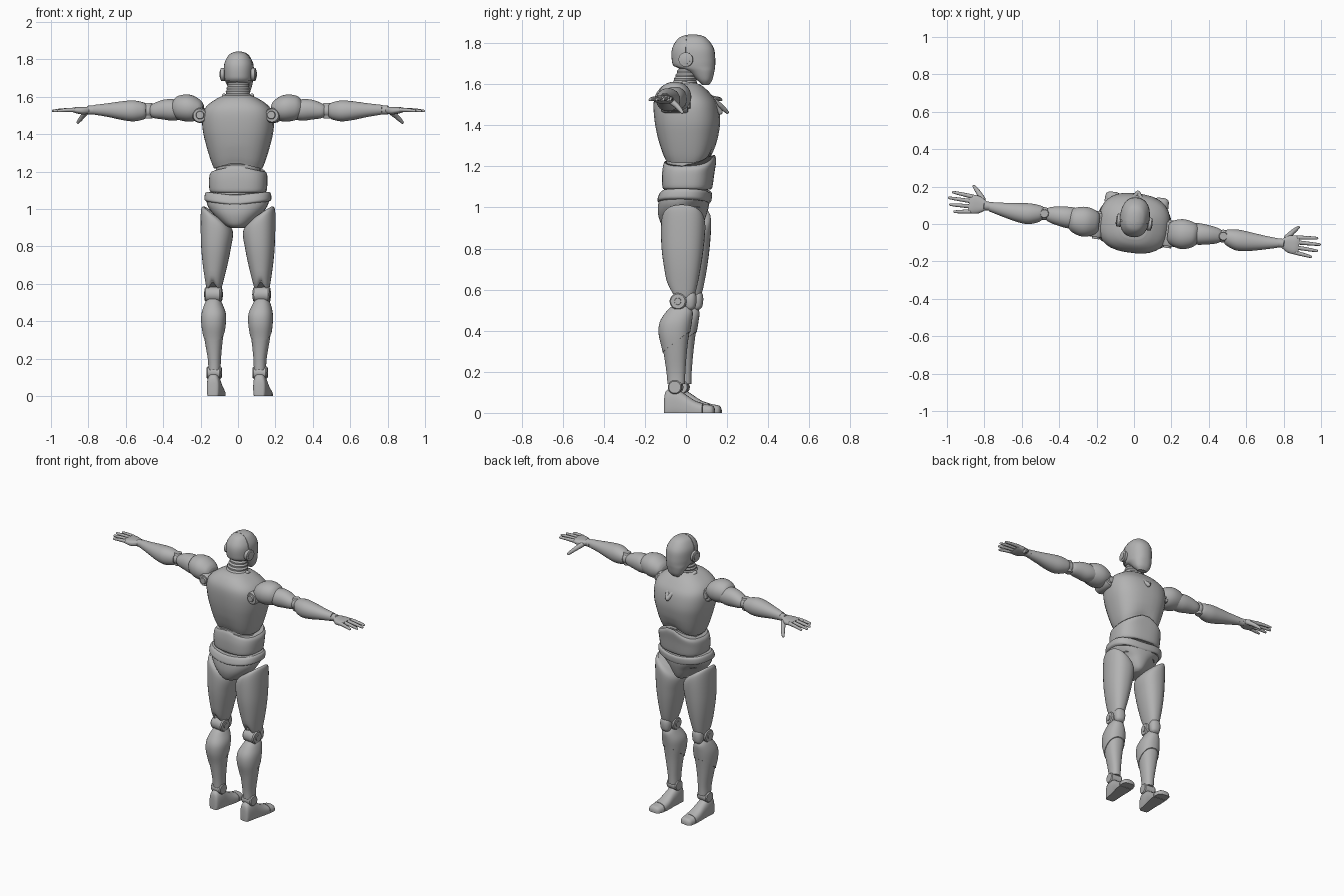
import bpy, bmesh, math
from mathutils import Vector

if "Cube" in bpy.data.objects:
    bpy.data.objects.remove(bpy.data.objects["Cube"], do_unlink=True)

grey = bpy.data.materials.new("plain grey")
grey.use_nodes = True
tone = (0.45, 0.45, 0.45, 1)
grey.diffuse_color = tone
grey.node_tree.nodes["Principled BSDF"].inputs["Base Color"].default_value = tone
TURN = math.radians(-7.2)          # whole figure is turned about z
parts = []


def finish(name, bm, side=1):
    """Mirror if needed, fix normals and store the part."""
    for v in bm.verts:
        v.co.x *= side
    bmesh.ops.recalc_face_normals(bm, faces=bm.faces)
    me = bpy.data.meshes.new(name)
    bm.to_mesh(me)
    bm.free()
    me.materials.append(grey)
    ob = bpy.data.objects.new(name, me)
    bpy.context.collection.objects.link(ob)
    ob.rotation_euler.z = TURN
    parts.append(ob)


def blend(a, b, c, d, t):
    """Catmull-Rom step between sections b and c."""
    return [0.5 * (2*q + (r-p)*t + (2*p - 5*q + 4*r - s)*t*t + (3*q - p - 3*r + s)*t**3)
            for p, q, r, s in zip(a, b, c, d)]


def loft(name, axis, secs, power=2.3, warp=None, side=1, cuts=(), grow=0, n=32, steps=4):
    """Skin rounded sections (position, low u, high u, low v, high v) along an axis."""
    rows = []
    for i in range(len(secs) - 1):
        a, b, c = secs[max(i-1, 0)], secs[i], secs[i+1]
        d = secs[min(i+2, len(secs) - 1)]
        rows += [blend(a, b, c, d, k / steps) for k in range(steps)]
    rows.append(secs[-1])
    bm = bmesh.new()
    rings = []
    for t, u0, u1, v0, v1 in rows:
        ring = []
        for k in range(n):
            ang = 2 * math.pi * (k + 0.5) / n
            cs, sn = math.cos(ang), math.sin(ang)
            u = (u0+u1)/2 + ((u1-u0)/2 + grow) * math.copysign(abs(cs)**(2/power), cs)
            v = (v0+v1)/2 + ((v1-v0)/2 + grow) * math.copysign(abs(sn)**(2/power), sn)
            co = [u, v]
            co.insert(axis, t)
            ring.append(bm.verts.new(warp(*co) if warp else co))
        rings.append(ring)
    for lo, hi in zip(rings, rings[1:]):
        for k in range(n):
            bm.faces.new((lo[k], lo[(k+1) % n], hi[(k+1) % n], hi[k]))
    bm.faces.new(rings[0])
    bm.faces.new(rings[-1])
    for co, no in cuts:
        bmesh.ops.bisect_plane(bm, geom=bm.verts[:] + bm.edges[:] + bm.faces[:],
                               plane_co=co, plane_no=no, clear_outer=True)
        bmesh.ops.holes_fill(bm, edges=[e for e in bm.edges if e.is_boundary])
    finish(name, bm, side)


def disc(name, axis, at, r, width, side=1):
    """Cylinder with softened rims, centred on a point."""
    others = [c for i, c in enumerate(at) if i != axis]
    secs = []
    for off, k in ((-.5, .86), (-.42, 1), (.42, 1), (.5, .86)):
        secs.append((at[axis] + off*width, others[0] - r*k, others[0] + r*k,
                     others[1] - r*k, others[1] + r*k))
    loft(name, axis, secs, power=2, side=side, n=24, steps=1)


def ball(name, at, r, side=1):
    bm = bmesh.new()
    bmesh.ops.create_uvsphere(bm, u_segments=24, v_segments=14, radius=r)
    bmesh.ops.translate(bm, verts=bm.verts, vec=Vector(at))
    finish(name, bm, side)


def tube(name, pts, radii, side=1):
    """Tapered round bar through points, with ball joints."""
    bm = bmesh.new()
    for i, (p, r) in enumerate(zip(pts, radii)):
        p = Vector(p)
        new = bmesh.ops.create_uvsphere(bm, u_segments=12, v_segments=8, radius=r)["verts"]
        bmesh.ops.translate(bm, verts=new, vec=p)
        if i + 1 < len(pts):
            d = Vector(pts[i+1]) - p
            new = bmesh.ops.create_cone(bm, cap_ends=True, segments=12, radius1=r,
                                        radius2=radii[i+1], depth=d.length)["verts"]
            bmesh.ops.rotate(bm, verts=new, matrix=d.to_track_quat('Z', 'Y').to_matrix())
            bmesh.ops.translate(bm, verts=new, vec=p + d/2)
    finish(name, bm, side)


def sym(rows):
    return [(z, -h, h, a, b) for z, h, a, b in rows]


def clamp(v):
    return max(0, min(1, v))


# Head: face mask, cranium and a slightly smaller core behind the seam
head = sym([(1.597, .03, .08, .112), (1.62, .05, .055, .128), (1.66, .066, .01, .138),
            (1.685, .074, -.055, .142), (1.72, .078, -.069, .143), (1.775, .077, -.067, .136),
            (1.82, .055, -.04, .105), (1.837, .03, -.01, .075), (1.842, .008, .02, .045)])
loft("face_mask", 2, head, cuts=[((0, .012, 0), (0, -1, 0))])
loft("cranium", 2, head, cuts=[((0, .008, 0), (0, 1, 0)), ((0, 0, 1.685), (0, 0, -1))])
loft("head_core", 2, head, grow=-.004)

# Ribbed neck leaning forward
ribs = []
for i in range(13):
    z, c = 1.57 + .0095*i, -.015 + .0025*i
    r = .077 - .0018*i - (.005 if i % 2 else 0)
    ribs.append((z, -r, r, c - r*.9, c + r*.85))
loft("neck", 2, ribs, power=2, steps=1)


# Chest with an arched lower rim
def chest_arch(x, y, z):
    low = clamp((1.34 - z) / .12)
    return x, y, z + low * (.06 if y > 0 else .035) * clamp(1 - abs(x) / .13)


loft("chest", 2, sym([(1.215, .128, -.1, .12), (1.26, .146, -.115, .135), (1.34, .17, -.135, .153),
                      (1.42, .188, -.15, .164), (1.5, .19, -.155, .152), (1.55, .165, -.145, .12),
                      (1.59, .11, -.115, .08), (1.608, .07, -.08, .045)]),
     power=2.6, warp=chest_arch)
tube("collar", [(-.075, 0, 1.605), (-.055, .09, 1.56), (0, .166, 1.465),
                (.055, .09, 1.56), (.075, 0, 1.605)], [.012, .013, .014, .013, .012])


# Abdomen: inner core and a peaked outer shell
def abdomen_peak(x, y, z):
    high = clamp((z - 1.1) / .1)
    peak = .07 if y > 0 else .035
    return x, y, z + high * peak * clamp(1 - abs(x) / .15)


loft("waist_core", 2, sym([(1.0, .13, -.1, .1), (1.1, .12, -.095, .105), (1.3, .12, -.095, .11)]))
loft("abdomen", 2, sym([(1.088, .14, -.104, .118), (1.1, .152, -.112, .126), (1.15, .155, -.114, .136),
                        (1.185, .152, -.108, .144), (1.198, .14, -.1, .138)]),
     power=2.7, warp=abdomen_peak)


# Pelvis: narrow V at +y, full seat at -y, and the hip band
def crotch(x, y, z):
    narrow = clamp(y / .06) * clamp((1.04 - z) / .06)
    return x * (1 - .3 * narrow), y, z


def band_dip(x, y, z):
    return x, y, z - .02 * clamp(1 - abs(x) / .17)


loft("pelvis", 2, sym([(.897, .03, -.085, .055), (.915, .068, -.118, .08), (.965, .122, -.135, .1),
                       (1.015, .16, -.134, .112), (1.06, .17, -.124, .115)]), warp=crotch)
loft("hip_band", 2, sym([(1.04, .166, -.13, .115), (1.05, .178, -.136, .121), (1.08, .176, -.126, .123),
                         (1.092, .166, -.115, .115)]), power=2.6, warp=band_dip)


# Leg shape rules
def thigh_shape(x, y, z):
    top = clamp((z - .8) / .16)
    notch = .06 * clamp(1 - abs(x - .13) / .04) * clamp((.64 - z) / .08) if y < -.01 else 0
    return x, y, z + top * (x - .12) * .7 + notch


shin = [(.14, .09, .155, -.075, .01), (.2, .088, .158, -.08, .012), (.3, .078, .175, -.095, .02),
        (.38, .066, .187, -.113, .03), (.44, .066, .187, -.109, .04), (.49, .086, .174, -.078, .045),
        (.518, .1, .16, -.05, .03)]
foot = [(-.09, .105, .145, -.03, .075), (-.08, .093, .157, -.03, .108), (-.04, .088, .162, -.03, .122),
        (.01, .086, .165, -.03, .092), (.06, .081, .17, -.03, .06), (.11, .081, .172, -.03, .043),
        (.145, .09, .168, -.025, .036), (.157, .11, .15, -.02, .02)]
floor = ((0, 0, 0), (0, 0, -1))

for side, tag in ((1, "left_"), (-1, "right_")):
    # Head side cap
    disc(tag + "ear_cap", 0, (.082, .01, 1.72), .035, .024, side)
    disc(tag + "ear_button", 0, (.092, .01, 1.72), .022, .012, side)

    # Thigh, knee, shin and foot
    loft(tag + "thigh", 2, [(.555, .096, .165, -.055, .05), (.6, .083, .173, -.07, .066),
                            (.7, .058, .188, -.09, .086), (.8, .038, .197, -.104, .1),
                            (.9, .028, .2, -.107, .108), (.95, .035, .197, -.1, .104),
                            (.968, .06, .185, -.08, .085)], warp=thigh_shape, side=side)
    disc(tag + "knee_joint", 0, (.13, -.018, .543), .041, .09, side)
    disc(tag + "knee_pin", 0, (.13, -.018, .543), .018, .098, side)
    loft(tag + "kneecap", 2, [(.5, .112, .148, .02, .045), (.515, .1, .16, .01, .062),
                              (.55, .094, .166, 0, .068), (.58, .1, .16, .01, .064),
                              (.592, .112, .148, .02, .05)], side=side)
    loft(tag + "shin", 2, shin, side=side)
    loft(tag + "calf_plate", 2, shin, grow=.004, side=side,
         cuts=[((0, -.05, .33), (0, .6, -.8))])
    disc(tag + "ankle", 0, (.124, -.035, .125), .034, .078, side)
    loft(tag + "foot", 1, foot, power=2.6, cuts=[floor, ((0, .1, 0), (0, 1, 0))], side=side)
    loft(tag + "toe_cap", 1, foot, power=2.6, cuts=[floor, ((0, .103, 0), (0, -1, 0))], side=side)

    # Shoulder and arm
    disc(tag + "shoulder_joint", 1, (.195, -.03, 1.5), .04, .13, side)
    disc(tag + "shoulder_pin", 1, (.192, -.03, 1.502), .023, .15, side)
    loft(tag + "shoulder_cap", 0, [(.185, -.06, .02, 1.5, 1.56), (.2, -.08, .04, 1.485, 1.582),
                                   (.24, -.098, .056, 1.468, 1.606), (.28, -.1, .058, 1.468, 1.612),
                                   (.325, -.084, .046, 1.48, 1.602), (.35, -.06, .03, 1.505, 1.575)],
         power=2.1, side=side)
    loft(tag + "upper_arm", 0, [(.27, -.06, .04, 1.49, 1.56), (.34, -.068, .048, 1.472, 1.586),
                                (.4, -.06, .044, 1.478, 1.584), (.45, -.048, .035, 1.485, 1.566),
                                (.472, -.035, .024, 1.497, 1.553)], power=2.1, side=side)
    ball(tag + "elbow", (.482, -.005, 1.525), .035, side)
    disc(tag + "elbow_pin", 2, (.482, -.005, 1.525), .024, .082, side)
    loft(tag + "forearm", 0, [(.492, -.042, .03, 1.49, 1.56), (.51, -.055, .036, 1.478, 1.57),
                              (.56, -.072, .04, 1.468, 1.58), (.62, -.068, .035, 1.475, 1.576),
                              (.7, -.05, .026, 1.492, 1.565), (.778, -.03, .02, 1.505, 1.556)],
         power=2.1, side=side)
    disc(tag + "wrist", 0, (.79, -.003, 1.529), .024, .04, side)
    loft(tag + "palm", 0, [(.795, -.024, .02, 1.513, 1.547), (.83, -.047, .042, 1.505, 1.546),
                           (.87, -.054, .048, 1.511, 1.545), (.89, -.049, .044, 1.518, 1.54)],
         power=2.6, side=side)
    for i, (y, reach) in enumerate(((-.044, .08), (-.016, .107), (.012, .118), (.038, .1))):
        path = [(.88 + reach*k, y * (1 + .25*k), 1.53 - .006*k*k) for k in (0, .45, .75, 1)]
        tube(f"{tag}finger_{i + 1}", path, [.0115, .01, .009, .007], side)
    tube(tag + "thumb", [(.82, .03, 1.52), (.845, .062, 1.495), (.862, .08, 1.477), (.874, .092, 1.463)],
         [.016, .013, .011, .008], side)

# Smooth shading with crisp rims
bpy.ops.object.select_all(action='DESELECT')
for ob in parts:
    ob.select_set(True)
bpy.context.view_layer.objects.active = parts[0]
bpy.ops.object.shade_smooth_by_angle(angle=math.radians(35))
